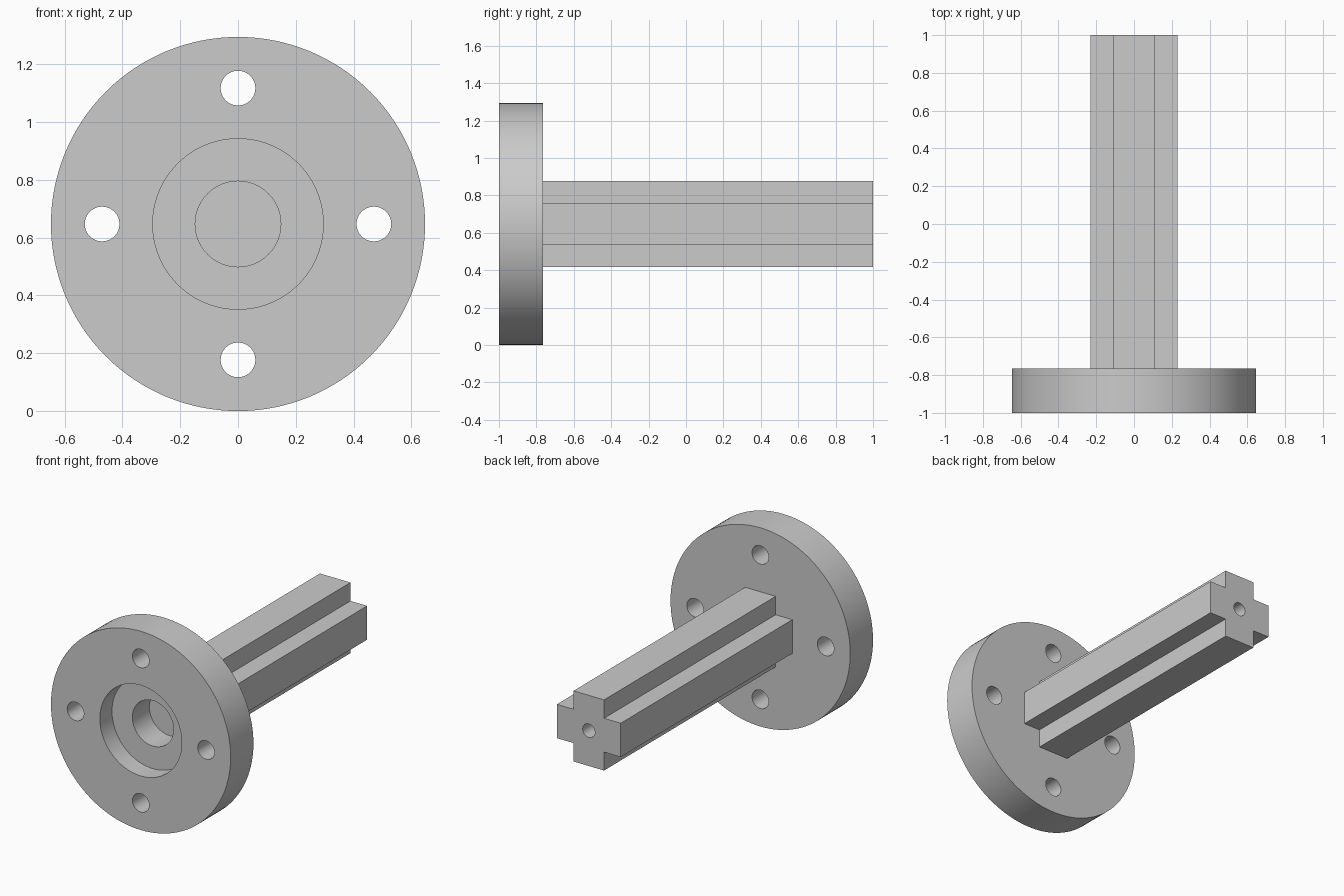
import bpy
import bmesh
from math import pi, cos, sin, radians

cube = bpy.data.objects.get("Cube")
if cube:
    bpy.data.objects.remove(cube, do_unlink=True)

AXIS_Z = 0.647      # height of the shared axis
FRONT, BACK = -1.0, 1.0
FLANGE_BACK = -0.765

steel = bpy.data.materials.new("grey_metal")
steel.use_nodes = True
grey = (0.6, 0.6, 0.6, 1)
steel.diffuse_color = grey
steel.node_tree.nodes["Principled BSDF"].inputs["Base Color"].default_value = grey


def cylinder(name, radius, y0, y1, x=0, z=0, sides=96):
    """Cylinder along y, offset from the shared axis."""
    bpy.ops.mesh.primitive_cylinder_add(
        vertices=sides, radius=radius, depth=y1 - y0,
        location=(x, (y0 + y1) / 2, AXIS_Z + z), rotation=(pi / 2, 0, 0))
    obj = bpy.context.object
    obj.name = name
    return obj


def cross_bar(name, reach, half, y0, y1):
    """Plus-shaped bar extruded along y."""
    quarter = [(reach, -half), (reach, half), (half, half)]
    bm = bmesh.new()
    verts = []
    for k in range(4):
        c, s = round(cos(k * pi / 2)), round(sin(k * pi / 2))
        for x, z in quarter:
            verts.append(bm.verts.new((x * c - z * s, y0, AXIS_Z + x * s + z * c)))
    face = bm.faces.new(verts)
    out = bmesh.ops.extrude_face_region(bm, geom=[face])["geom"]
    moved = [v for v in out if isinstance(v, bmesh.types.BMVert)]
    bmesh.ops.translate(bm, verts=moved, vec=(0, y1 - y0, 0))
    bmesh.ops.recalc_face_normals(bm, faces=bm.faces)
    mesh = bpy.data.meshes.new(name)
    bm.to_mesh(mesh)
    bm.free()
    obj = bpy.data.objects.new(name, mesh)
    bpy.context.collection.objects.link(obj)
    return obj


def combine(target, tool, operation):
    """Apply a boolean and discard the tool."""
    tool.hide_render = True
    bpy.ops.object.select_all(action="DESELECT")
    target.select_set(True)
    bpy.context.view_layer.objects.active = target
    mod = target.modifiers.new(operation.lower(), "BOOLEAN")
    mod.operation, mod.solver, mod.object = operation, "EXACT", tool
    bpy.ops.object.modifier_apply(modifier=mod.name)
    bpy.data.objects.remove(tool, do_unlink=True)


# Round flange with the cross-shaped shaft fused to its back
body = cylinder("flanged_shaft", 0.647, FRONT, FLANGE_BACK, sides=128)
combine(body, cross_bar("shaft", 0.23, 0.11, -0.82, BACK), "UNION")

# Stepped pocket in the front
combine(body, cylinder("recess", 0.295, FRONT - 0.1, -0.875), "DIFFERENCE")
combine(body, cylinder("pocket", 0.148, FRONT - 0.1, -0.7), "DIFFERENCE")

# Four bolt holes through the flange
for k in range(4):
    a = k * pi / 2
    hole = cylinder("bolt_hole", 0.06, FRONT - 0.1, FLANGE_BACK + 0.1,
                    0.47 * cos(a), 0.47 * sin(a), 48)
    combine(body, hole, "DIFFERENCE")

# Blind hole in the shaft end
combine(body, cylinder("end_hole", 0.044, BACK - 0.3, BACK + 0.1, sides=48), "DIFFERENCE")

# Single material, smooth curves with sharp edges
body.data.materials.clear()
body.data.materials.append(steel)
for poly in body.data.polygons:
    poly.material_index = 0
body.select_set(True)
bpy.context.view_layer.objects.active = body
bpy.ops.object.shade_smooth_by_angle(angle=radians(30))
